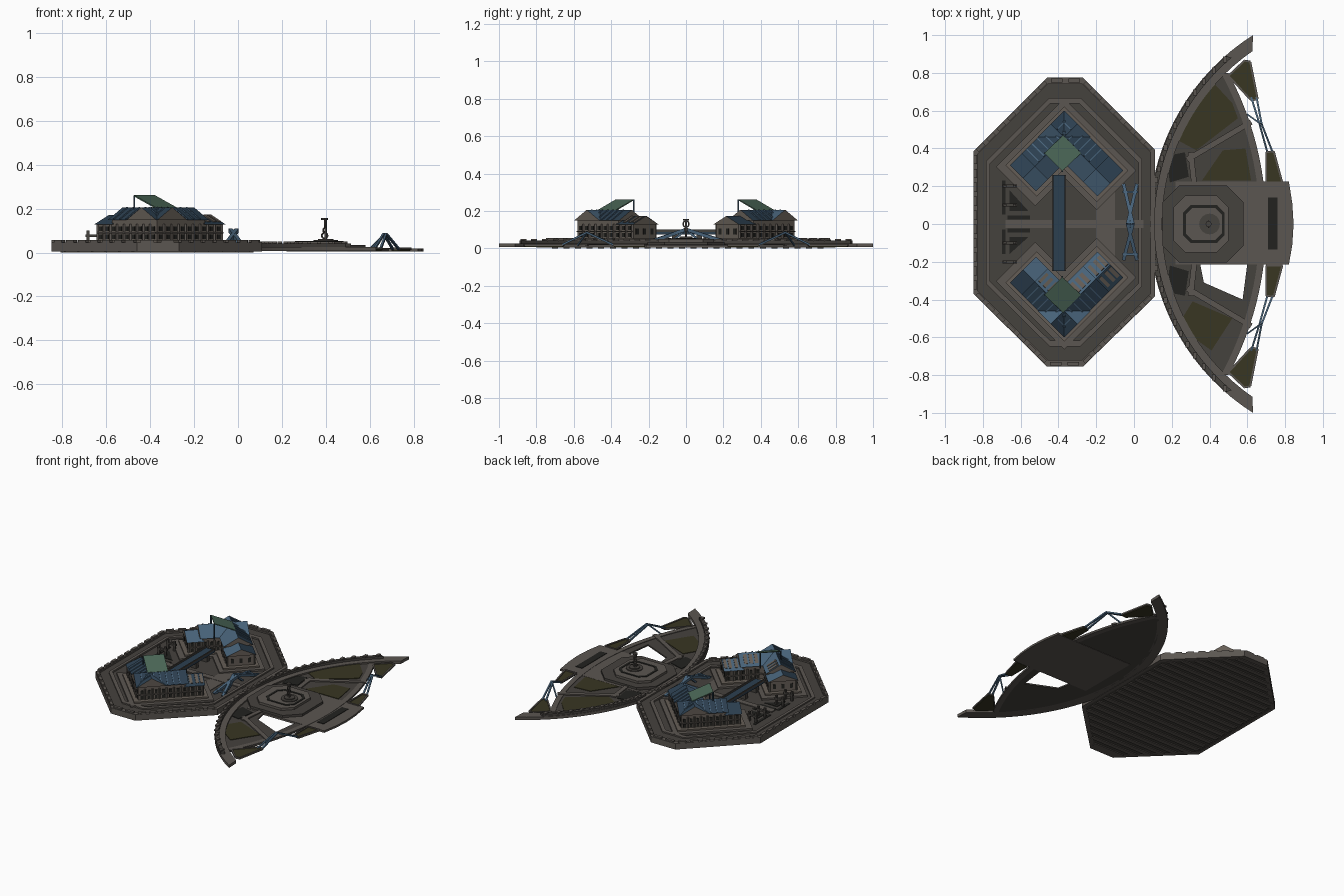
import bpy, bmesh, math
from mathutils import Vector

if "Cube" in bpy.data.objects:
    bpy.data.objects.remove(bpy.data.objects["Cube"])


def material(name, r, g, b):
    m = bpy.data.materials.new(name)
    m.diffuse_color = (r, g, b, 1)
    m.use_nodes = True
    m.node_tree.nodes["Principled BSDF"].inputs["Base Color"].default_value = m.diffuse_color
    return m


STONE = material("stone", 0.105, 0.093, 0.082)
DARK = material("dark stone", 0.06, 0.054, 0.048)
WALL = material("wall", 0.13, 0.11, 0.092)
PIT = material("shadow black", 0.016, 0.016, 0.014)
OLIVE = material("olive panel", 0.04, 0.037, 0.016)
BLUE = material("roof blue", 0.065, 0.125, 0.195)
NAVY = material("roof navy", 0.025, 0.05, 0.08)
GREEN = material("green copper", 0.07, 0.135, 0.095)


# ---- solids are (verts, faces) pairs; part() merges them into one object
def prism(pts, z0, z1):
    n = len(pts)
    v = [(x, y, z0) for x, y in pts] + [(x, y, z1) for x, y in pts]
    f = [tuple(range(n)), tuple(range(n, 2 * n))]
    return v, f + [(i, (i + 1) % n, (i + 1) % n + n, i + n) for i in range(n)]


def strip(a, b, z0, z1, closed=False):
    n = len(a)
    v = [(x, y, z) for p in (a, b) for z in (z0, z1) for x, y in p]
    f = []
    for i in range(n if closed else n - 1):
        j = (i + 1) % n
        for p, q in ((0, 1), (1, 3), (3, 2), (2, 0)):
            f.append((p * n + i, p * n + j, q * n + j, q * n + i))
    if not closed:
        f += [(0, n, 3 * n, 2 * n), (n - 1, 2 * n - 1, 4 * n - 1, 3 * n - 1)]
    return v, f


def beam(a, b, w, h=None):
    a, b = Vector(a), Vector(b)
    d = (b - a).normalized()
    ref = Vector((0, 0, 1)) if abs(d.z) < 0.95 else Vector((1, 0, 0))
    s = d.cross(ref).normalized()
    t = s.cross(d) * (h or w) / 2
    s = s * w / 2
    v = [p + k for p in (a, b) for k in (s + t, s - t, -s - t, -s + t)]
    return v, [(0, 1, 2, 3), (4, 5, 6, 7)] + [(i, (i + 1) % 4, (i + 1) % 4 + 4, i + 4) for i in range(4)]


def disc(x, y, r, z0, z1, n=16):
    return prism([(x + r * math.cos(i * math.tau / n), y + r * math.sin(i * math.tau / n)) for i in range(n)], z0, z1)


def part(name, mats, *solids, index=None):
    bm = bmesh.new()
    for v, f in solids:
        vs = [bm.verts.new(p) for p in v]
        for k, face in enumerate(f):
            bm.faces.new([vs[i] for i in face]).material_index = index[k] if index else 0
    bmesh.ops.recalc_face_normals(bm, faces=bm.faces)
    me = bpy.data.meshes.new(name)
    bm.to_mesh(me)
    bm.free()
    for m in mats:
        me.materials.append(m)
    o = bpy.data.objects.new(name, me)
    bpy.context.collection.objects.link(o)
    return o


def rect(x0, x1, y0, y1):
    return [(x0, y0), (x1, y0), (x1, y1), (x0, y1)]


def flip(pts, s):
    return [(x, y * s) for x, y in pts]


# ---- octagonal fortress base
OCT = [(-.85, -.37), (-.46, -.755), (-.27, -.755), (.11, -.385), (.11, .395), (-.27, .775), (-.46, .775), (-.85, .385)]


def octa(k):
    return [(-.37 + (x + .37) * k, .01 + (y - .01) * k) for x, y in OCT]


part("base_slab", [DARK], prism(octa(.99), .006, .026))
part("outer_wall", [STONE], strip(octa(1), octa(.955), .004, .046, True))
part("wall_walk", [DARK], strip(octa(.955), octa(.86), .02, .036, True))
part("inner_curb", [STONE], strip(octa(.86), octa(.82), .02, .045, True))
part("courtyard_floor", [DARK], prism(octa(.82), .02, .034))

# parapet blocks along the wall
blocks = []
for i in range(8):
    if i == 3:
        continue
    a, b = [Vector((*octa(.98)[j % 8], .05)) for j in (i, i + 1)]
    n = max(2, round((b - a).length / .075))
    for k in range(n):
        blocks.append(beam(a.lerp(b, (k + .15) / n), a.lerp(b, (k + .8) / n), .02, .012))
part("parapet_blocks", [STONE], *blocks)

# underside slats running along x, clipped by the octagon
slats = []
for k in range(24):
    y = -.7 + k * .0617
    cut = min(0, .385 - abs(y - .01))
    slats.append(prism(rect(-.81 - cut, .07 + cut, y - .016, y + .016), 0, .008))
part("underside_slats", [STONE], *slats)


# ---- two mirrored L-shaped buildings, local axes u (left arm) and v (right arm)
def house(side, s):
    def P(u, v):
        return (-.37 + .7071 * (v - u), s * (.58 - .7071 * (u + v)))

    def Q(u, v, z):
        return (*P(u, v), z)

    def poly(*uv):
        return [P(*p) for p in uv]

    def block(u0, u1, v0, v1):
        return poly((u0, v0), (u1, v0), (u1, v1), (u0, v1))

    def gable(name, a0, a1, w, z0, z1, swap):
        m, e = w / 2, .012
        pts = [(a0, -e, z0), (a1, -e, z0), (a1, w + e, z0), (a0, w + e, z0), (a0, m, z1), (a1, m, z1)]
        v = [Q(b, a, z) if swap else Q(a, b, z) for a, b, z in pts]
        f = [(0, 1, 5, 4), (2, 3, 4, 5), (1, 2, 5), (3, 0, 4), (0, 1, 2, 3)]
        part(f"{side}_{name}", [NAVY, BLUE, WALL], (v, f), index=[0, 1, 2, 2, 2])

    def ell(o, a, b, w):
        return poly((-o, -o), (a, -o), (a, w), (w, w), (w, b), (-o, b))

    part(f"{side}_terrace", [STONE], prism(ell(.06, .45, .48, .235), .02, .046))
    part(f"{side}_terrace_step", [WALL], prism(ell(.03, .41, .45, .205), .046, .056))
    part(f"{side}_low_walls", [WALL], prism(ell(0, .38, .42, .17), .05, .13))
    part(f"{side}_high_walls", [WALL], prism(ell(0, .29, .31, .17), .13, .15))
    gable("left_low_roof", .28, .392, .17, .128, .172, False)
    gable("right_low_roof", .30, .432, .17, .128, .172, True)
    gable("left_high_roof", -.015, .305, .17, .148, .206, False)
    gable("right_high_roof", -.015, .325, .17, .148, .206, True)

    # windows, buttresses and a cornice on all long sides
    win, ribs = [], []
    for length, swap in ((.38, False), (.42, True)):
        def R(a, b, z):
            return Q(b, a, z) if swap else Q(a, b, z)
        n = 9
        for k in range(n):
            a = (k + .5) * length / n
            for b in (-.002, .172):
                if b > 0 and a < .19:
                    continue
                for z in (.072, .108):
                    win.append(beam(R(a - .009, b, z), R(a + .009, b, z), .005, .022))
                ribs.append(beam(R(a + .021, b, .05), R(a + .021, b, .13), .009))
        for b in (.03, .085, .14):
            win.append(beam(R(length + .001, b - .01, .09), R(length + .001, b + .01, .09), .005, .03))
        ribs.append(beam(R(0, -.003, .09), R(length, -.003, .09), .012, .006))
        ribs.append(beam(R(.18, .173, .09), R(length, .173, .09), .012, .006))
    part(f"{side}_windows", [PIT], *win)
    part(f"{side}_buttresses", [STONE], *ribs)

    # raised seams on the outer slopes, bare patches on the south roof
    seams, patch = [], []
    for k in range(7):
        a = .03 + k * .04
        seams.append(beam(Q(a, -.008, .152), Q(a, .08, .206), .006))
        seams.append(beam(Q(-.008, a, .152), Q(.08, a, .206), .006))
    part(f"{side}_roof_seams", [BLUE], *seams)
    if s < 0:
        for a in (.215, .25, .285):
            patch.append(beam(Q(.16, a, .16), Q(.1, a, .199), .022, .006))
            patch.append(beam(Q(a, .16, .16), Q(a, .1, .199), .018, .006))
        for a in (.345, .385, .415):
            patch.append(beam(Q(.16, a, .139), Q(.095, a, .17), .02, .006))
            patch.append(beam(Q(.01, a, .139), Q(.075, a, .17), .02, .006))
        part(f"{side}_bare_roof_patches", [WALL], *patch)

    # tilted green canopy on posts
    c = [(-.475, .375, .262), (-.38, .28, .262), (-.28, .375, .206), (-.375, .47, .206)]
    c = [(x, y * s, z) for x, y, z in c]
    v = c + [(x, y, z - .006) for x, y, z in c]
    part(f"{side}_green_canopy", [GREEN], (v, prism([(0, 0)] * 4, 0, 0)[1]))
    part(f"{side}_canopy_posts", [NAVY], *[beam((x * .98 - .007, y, .15), (x * .98 - .007, y, .26), .007) for x, y, z in c[:2]])


house("north", 1)
house("south", -1)

# ---- courtyard: bridge, sunken pits, posts
part("courtyard_bridge", [NAVY], prism(rect(-.435, -.36, -.25, .26), .075, .088))
part("bridge_piers", [DARK], *[prism(rect(-.43, -.365, y - .015, y + .015), .03, .076) for y in (-.18, -.06, .07, .19)])
part("bridge_rails", [DARK], *[prism(rect(x, x + .008, -.25, .26), .088, .1) for x in (-.435, -.368)])
pits = [rect(-.70, -.68, .05, .23), rect(-.70, -.68, -.16, -.03), rect(-.67, -.55, .025, .045), rect(-.67, -.55, -.045, -.025),
        [(-.66, .07), (-.56, .07), (-.66, .18)], [(-.66, -.07), (-.56, -.07), (-.66, -.16)]]
part("courtyard_pits", [PIT], *[prism(p, .034, .037) for p in pits])
part("gate_posts", [DARK], *[prism(rect(x, x + .014, y - .007, y + .007), .03, .1)
                             for x in (-.69, -.64) for y in (-.2, -.1, .1, .2)])
part("gate_lintels", [DARK], *[prism(rect(-.695, -.62, y - .008, y + .008), .07, .082) for y in (-.2, -.1, .1, .2)])
part("paved_paths", [STONE], prism(rect(-.68, .05, -.02, .02), .034, .04), prism(rect(-.2, -.1, -.18, .2), .034, .038))

# blue trestle in front of the crescent
tr = [beam((-.02 + d, -.19, .035), (-.02 - d * .4, 0, .1), .018) for d in (-.035, .035)]
tr += [beam((-.02 + d, .21, .035), (-.02 - d * .4, 0, .1), .018) for d in (-.035, .035)]
tr += [beam((-.06, y, .05), (.02, y, .05), .012) for y in (-.16, .17)]
tr += [beam((-.02, y, .034), (-.02, 0, .1), .012) for y in (-.08, .08)]
part("blue_trestle", [BLUE], *tr)


# ---- crescent wing
def arc(cx, r, y0, y1, n, side):
    return [(cx + side * math.sqrt(r * r - y * y), y) for y in [y0 + (y1 - y0) * i / n for i in range(n + 1)]]


part("crescent_rim", [STONE], strip(arc(1.264, 1.184, -1, 1, 48, -1), arc(1.264, 1.115, -.915, .915, 48, -1), .006, .026))
part("crescent_rim_wall", [DARK], strip(arc(1.264, 1.18, -.89, .89, 48, -1), arc(1.264, 1.155, -.88, .88, 48, -1), .026, .042))
tips = arc(1.264, 1.17, -.87, .87, 30, -1)
part("crescent_merlons", [STONE], *[prism(rect(x - .01, x + .01, y - .016, y + .016), .04, .05) for x, y in tips])
deck = part("crescent_deck", [DARK], prism(arc(1.264, 1.13, -.8, .8, 40, -1) + arc(-1.0, 1.70, .8, -.8, 40, 1), .006, .016))
part("deck_edge", [STONE], strip(arc(-1.0, 1.70, -.8, .8, 40, 1), arc(-1.0, 1.665, -.79, .79, 40, 1), .005, .02))

# open bay on the south side
cutter = part("bay_cutter", [DARK], prism([(.35, -.21), (.60, -.21), (.575, -.40), (.37, -.31)], -.1, .1))
cutter.hide_render = True
cutter.hide_set(True)
mod = deck.modifiers.new("bay", "BOOLEAN")
mod.operation = "DIFFERENCE"
mod.object = cutter

# dark infill panels and spokes
for s, n in ((1, "north"), (-1, "south")):
    a = [(.22, .45), (.33, .39), (.55, .56), (.52, .64), (.40, .77), (.29, .62)]
    if s < 0:
        a = [(.23, .54), (.31, .41), (.52, .50), (.41, .67)]
    b = [(.19, .22), (.17, .36), (.27, .38), (.29, .25)]
    part(f"{n}_olive_panel", [OLIVE], prism(flip(a, s), .016, .02))
    part(f"{n}_black_panel", [PIT], prism(flip(b, s), .016, .02))
    if s > 0:
        part("north_bay_panel", [OLIVE], prism([(.36, .23), (.62, .23), (.59, .40), (.47, .39)], .016, .02))
    part(f"{n}_spokes", [STONE], beam((.28, s * .34, .018), (.62, s * .54, .018), .03, .012),
         beam((.32, s * .2, .018), (.30, s * .38, .018), .03, .012))
    # outboard flaps and blue strut
    f1 = [(.50, .785), (.585, .865), (.615, .86), (.655, .66), (.62, .655)]
    f2 = [(.70, .38), (.74, .385), (.785, .22), (.70, .22)]
    part(f"{n}_flaps", [OLIVE], prism(flip(f1, s), .008, .018), prism(flip(f2, s), .006, .016))
    edges = [beam((*p, .018), (*q, .018), .01) for f in (f1, f2)
             for p, q in zip(flip(f, s), flip(f[1:] + f[:1], s))]
    part(f"{n}_flap_frames", [STONE], *edges)
    st = []
    for d in (-.014, .014):
        st += [beam((.635 + d, s * .67, .015), (.67 + d * .4, s * .53, .085), .01),
               beam((.72 + d, s * .38, .015), (.67 + d * .4, s * .53, .085), .01)]
    st += [beam((.60, s * .58, .015), (.67, s * .53, .085), .008)]
    part(f"{n}_blue_strut", [BLUE], *st)

# ---- central landing plate and stepped plinth
part("landing_plate", [STONE], prism([(.22, -.215), (.82, -.215), (.838, -.11), (.845, 0), (.838, .11), (.82, .225), (.22, .225)], .004, .018))
part("landing_slot", [PIT], prism(rect(.71, .76, -.135, .14), .018, .021))


def chamfer(x0, x1, h, c):
    return [(x0 + c, -h), (x1 - c, -h), (x1, -h + c), (x1, h - c), (x1 - c, h), (x0 + c, h), (x0, h - c), (x0, -h + c)]


part("plinth_lower", [DARK], prism(chamfer(.15, .58, .205, .09), .016, .034))
part("plinth_upper", [STONE], prism(chamfer(.21, .50, .15, .06), .034, .05))
part("plinth_recess", [PIT], strip(chamfer(.26, .48, .10, .04), chamfer(.275, .465, .085, .035), .05, .053, True))

# beacon: pedestal, stacked rings and cap
part("beacon_pedestal", [DARK], disc(.4, 0, .055, .05, .056), disc(.4, 0, .035, .056, .062), disc(.4, 0, .006, .06, .15))
for k, (z, r) in enumerate(((.077, .013), (.102, .01), (.13, .016))):
    bpy.ops.mesh.primitive_torus_add(location=(.395, 0, z), rotation=(math.pi / 2, 0, k * .8), major_radius=r,
                                     minor_radius=.004, major_segments=16, minor_segments=6)
    o = bpy.context.object
    o.name = f"beacon_ring_{k + 1}"
    o.data.materials.append(STONE)
part("beacon_cap", [DARK], disc(.395, 0, .016, .148, .157, 8))
